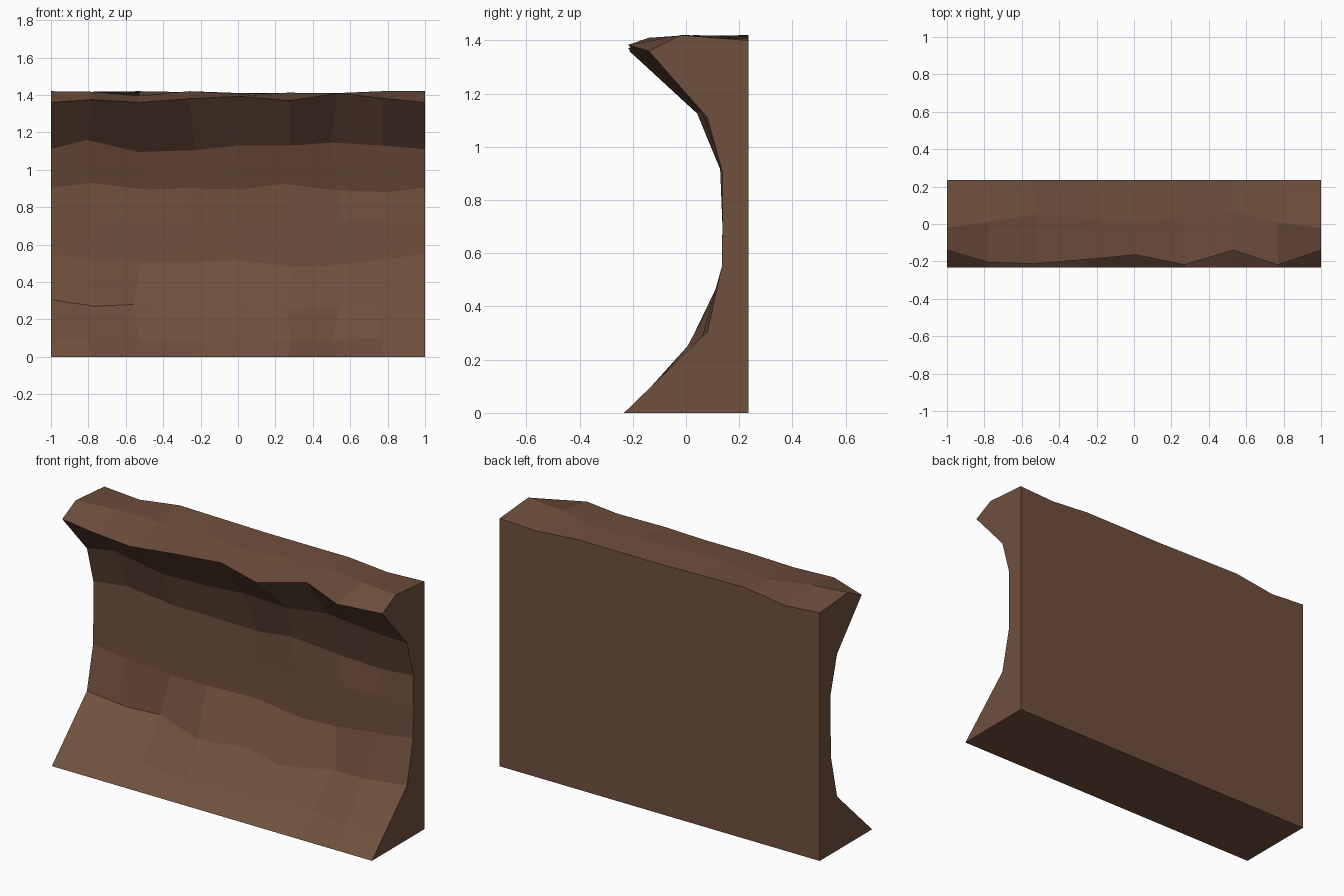
import bpy, bmesh

# Column positions along the cliff (both ends share one profile so it tiles)
XS = [-1, -0.78, -0.53, -0.26, 0.01, 0.27, 0.53, 0.77, 1]

# Contour rows from foot to overhang: (depth shared by the row, heights)
ROWS = [
    (-0.233, [0] * 9),
    (-0.13, [.10, .10, .09, .09, .10, .09, .09, .10, .10]),
    (0.08, [.305, .27, .28, .255, .275, .25, .265, .285, .305]),
    (0.135, [.55, .52, .505, .505, .515, .48, .49, .52, .55]),
    (0.137, [.72, .74, .73, .71, .725, .70, .72, .73, .72]),
    (0.137, [.905, .93, .895, .90, .895, .925, .89, .88, .905]),
    (0.08, [1.11, 1.16, 1.095, 1.105, 1.13, 1.13, 1.145, 1.13, 1.11]),
]
# Hollows (+) and bulges (-) in the face: (row, column) -> depth change
DENTS = {(1, 2): .03, (1, 6): .08,
         (2, 1): .02, (2, 2): .025, (2, 3): -.07, (2, 4): -.04, (2, 5): -.075,
         (2, 6): .01, (2, 7): -.02,
         (5, 2): .01, (5, 5): -.009, (5, 6): .015, (5, 7): .015,
         (6, 1): -.03, (6, 2): -.005, (6, 3): -.01, (6, 4): -.02, (6, 5): -.04,
         (6, 7): -.02}

# Overhanging lip and crest: (depth, height) per column
LIP = [(-.14, 1.36), (-.205, 1.375), (-.213, 1.36), (-.19, 1.38), (-.165, 1.393),
       (-.218, 1.37), (-.14, 1.41), (-.218, 1.383), (-.14, 1.36)]
CREST = [(-.02, 1.42), (.01, 1.417), (.05, 1.395), (.03, 1.42), (.01, 1.405),
         (.04, 1.412), (.065, 1.41), (.01, 1.42), (-.02, 1.42)]
BACK_TOP = [1.40, 1.385, 1.42, 1.415, 1.41, 1.41, 1.41, 1.39, 1.40]
BACK_Y = 0.235

bm = bmesh.new()
columns = []
for i, x in enumerate(XS):
    end = i in (0, len(XS) - 1)
    pts = []
    for r, (y, heights) in enumerate(ROWS):
        # stagger the vertical seams for a hewn look
        dx = 0 if end or r == 0 else 0.015 * ((i * 2 + r * 3) % 5 - 2)
        pts.append((x + dx, y + DENTS.get((r, i), 0), heights[i]))
    pts += [(x, *LIP[i]), (x, *CREST[i]), (x, BACK_Y, BACK_TOP[i]), (x, BACK_Y, 0)]
    columns.append([bm.verts.new(p) for p in pts])

# Skin between neighbouring columns, then flat end caps
for a, b in zip(columns, columns[1:]):
    n = len(a)
    for j in range(n):
        k = (j + 1) % n
        bm.faces.new((a[j], b[j], b[k], a[k]))
bm.faces.new(columns[0])
bm.faces.new(columns[-1][::-1])
bmesh.ops.recalc_face_normals(bm, faces=bm.faces)

mesh = bpy.data.meshes.new("cliff_wall")
bm.to_mesh(mesh)
bm.free()
rock = bpy.data.materials.new("brown rock")
rock.diffuse_color = (0.162, 0.080, 0.048, 1)
mesh.materials.append(rock)
bpy.context.collection.objects.link(bpy.data.objects.new("cliff_wall", mesh))
